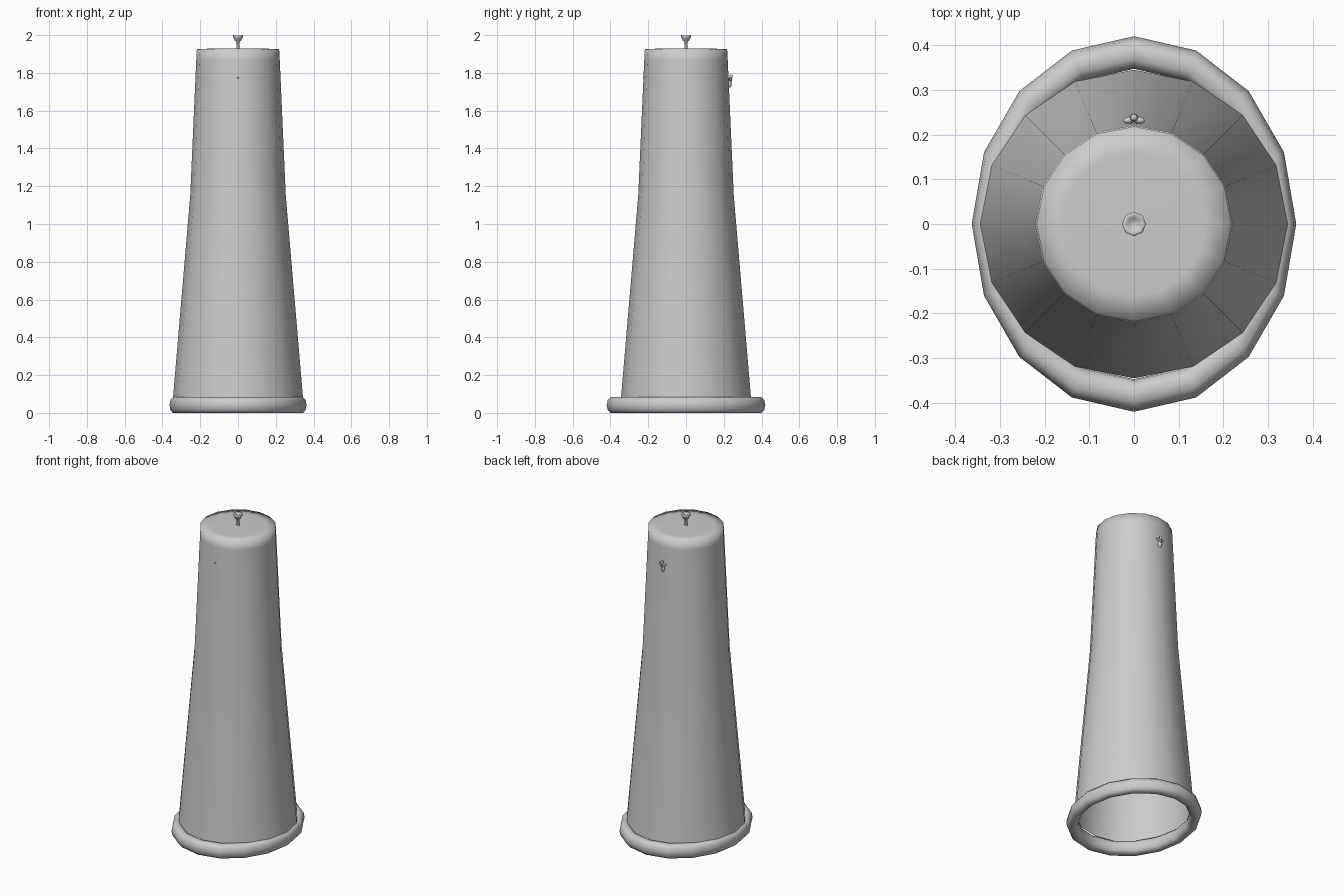
import bpy
import math
from mathutils import Vector

cube = bpy.data.objects.get("Cube")
if cube:
    bpy.data.objects.remove(cube, do_unlink=True)

grey = bpy.data.materials.new("plain_grey")
grey.use_nodes = True
COLOUR = (0.6, 0.6, 0.6, 1)
grey.diffuse_color = COLOUR
grey.node_tree.nodes["Principled BSDF"].inputs["Base Color"].default_value = COLOUR


def lathe(name, profile, sides, location=(0, 0, 0), stretch=1.0, closed=False, cap=False):
    """Spin a (radius, height) profile about z; stretch scales y."""
    verts, faces = [], []
    for r, z in profile:
        for i in range(sides):
            a = math.tau * i / sides
            verts.append((r * math.cos(a), r * math.sin(a) * stretch, z))
    rows = len(profile)
    for j in range(rows if closed else rows - 1):
        low, high = j * sides, (j + 1) % rows * sides
        for i in range(sides):
            k = (i + 1) % sides
            faces.append((low + i, low + k, high + k, high + i))
    if cap:
        faces.append([(rows - 1) * sides + i for i in range(sides)])
    mesh = bpy.data.meshes.new(name)
    mesh.from_pydata(verts, [], faces)
    mesh.materials.append(grey)
    mesh.shade_smooth()
    obj = bpy.data.objects.new(name, mesh)
    obj.location = location
    bpy.context.collection.objects.link(obj)
    return obj


def aim(obj, direction):
    obj.rotation_euler = Vector(direction).to_track_quat("Z", "Y").to_euler()


# Hollow tapering body with a closed flat top
lathe("tapered_body", [(0.345, 0.07), (0.253, 1.15), (0.221, 1.87), (0.218, 1.925),
                       (0.16, 1.928)], 16, cap=True)

# Oval rounded foot ring
lathe("foot_ring", [(0.345, 0), (0.358, 0.015), (0.363, 0.042), (0.358, 0.068),
                    (0.345, 0.083), (0.318, 0.083), (0.303, 0.065), (0.3, 0.042),
                    (0.303, 0.015), (0.318, 0)], 16, stretch=1.157, closed=True)

# Knob with a dished top
lathe("top_knob", [(0.009, 1.92), (0.009, 1.966), (0.018, 1.971), (0.02, 1.981),
                   (0.027, 1.988), (0.027, 2.0), (0.019, 2.0), (0.012, 1.99)], 8, cap=True)

# Small tap on the back: mount, downward spout, handle wings and stem
mount = lathe("tap_mount", [(0.009, 0), (0.009, 0.012), (0.005, 0.016)], 8,
              (0, 0.222, 1.755), cap=True)
aim(mount, (0, 1, 0))
spout = lathe("tap_spout", [(0.004, 0), (0.009, 0.006), (0.012, 0.02), (0.008, 0.036),
                            (0.005, 0.04)], 8, (0, 0.23, 1.722), cap=True)
stem = lathe("tap_stem", [(0.005, 0), (0.005, 0.022), (0.009, 0.027), (0.008, 0.036),
                          (0.003, 0.04)], 8, (0, 0.238, 1.752), cap=True)
for side, label in ((-1, "right"), (1, "left")):
    wing = lathe(label + "_tap_wing", [(0.005, 0), (0.008, 0.008), (0.007, 0.018),
                                       (0.002, 0.025)], 8, (0, 0.234, 1.765), cap=True)
    aim(wing, (side, -0.15, 0.25))

# Tiny pin on the front
pin = lathe("front_pin", [(0.005, 0), (0.004, 0.006)], 8, (0, -0.222, 1.775), cap=True)
aim(pin, (0, -1, 0))
